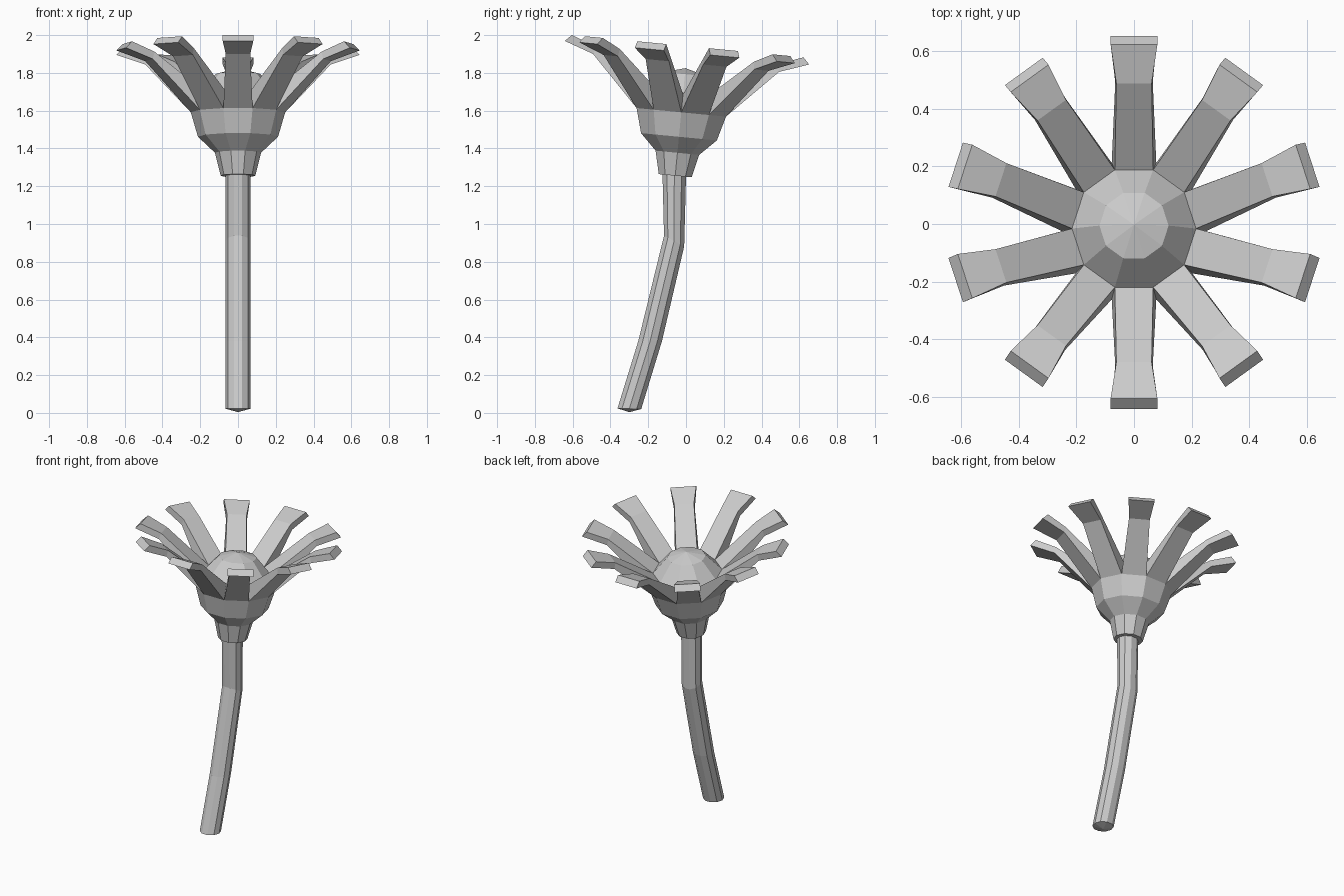
import bpy
from math import sin, cos, pi, radians
from mathutils import Matrix, Vector

if "Cube" in bpy.data.objects:
    bpy.data.objects.remove(bpy.data.objects["Cube"])

N = 10                                   # sides, and number of petals
TILT = (Matrix.Translation((0, 0, 1.85)) @ Matrix.Rotation(radians(-5.5), 4, 'X')
        @ Matrix.Translation((0, 0, -1.85)))


def make(name, verts, faces, matrix=Matrix()):
    mesh = bpy.data.meshes.new(name)
    mesh.from_pydata([matrix @ Vector(v) for v in verts], [], faces)
    mesh.update()
    ob = bpy.data.objects.new(name, mesh)
    bpy.context.collection.objects.link(ob)
    return ob


def ring(r, z):
    return [(r * cos(2 * pi * i / N), r * sin(2 * pi * i / N), z) for i in range(N)]


def loft(rings, n, start=None, end=None):
    """Join rings of n points; start / end are optional fan tips."""
    verts = [v for r in rings for v in r]
    faces = [(k * n + i, k * n + (i + 1) % n, (k + 1) * n + (i + 1) % n, (k + 1) * n + i)
             for k in range(len(rings) - 1) for i in range(n)]
    if start:
        verts.append(start)
        faces += [(len(verts) - 1, (i + 1) % n, i) for i in range(n)]
    if end:
        verts.append(end)
        b = (len(rings) - 1) * n
        faces += [(len(verts) - 1, b + i, b + (i + 1) % n) for i in range(n)]
    return verts, faces


# Stem: bent decagonal tube; (centre y, z, joint slope)
stem = []
for cy, z, slope in [(-0.30, 0.022, -0.03), (-0.19, 0.38, 0), (-0.063, 0.91, -0.45), (-0.062, 1.28, 0)]:
    k = 0.85 if slope < -0.1 else 1
    stem.append([(x, cy + k * y, z + slope * y) for x, y, _ in ring(0.066, 0)])
make("stem", *loft(stem, N, start=(0, -0.30, 0.004)))

# Collar and cup under the petals
RA, ZA, RB, ZB = 0.25, 1.59, 0.215, 1.685
cup = [ring(0.092, 1.253), ring(0.122, 1.375), ring(0.212, 1.46), ring(RA, ZA)]
make("cup", *loft(cup, N, start=(0, 0, 1.253)), TILT)

# Domed flower centre
make("flower_centre", *loft([ring(RB, ZB), ring(0.12, 1.793)], N, end=(0, 0, 1.825)), TILT)

# Petals growing from the band between cup and centre
c, s = cos(pi / N), sin(pi / N)
sections = [  # (bottom r, z, half width), (top r, z, half width)
    ((RA * c, ZA, RA * s), (RB * c, ZB, RB * s)),
    ((0.495, 1.853, 0.065), (0.485, 1.893, 0.061)),
    ((0.65, 1.907, 0.081), (0.616, 1.942, 0.081)),
]
petal = [[(b[0], -b[2], b[1]), (b[0], b[2], b[1]), (t[0], t[2], t[1]), (t[0], -t[2], t[1])]
         for b, t in sections]
verts, faces = loft(petal, 4)
faces.append((8, 9, 10, 11))
for i in range(N):
    make(f"petal_{i + 1}", verts, faces, TILT @ Matrix.Rotation((i + 0.5) * 2 * pi / N, 4, 'Z'))
